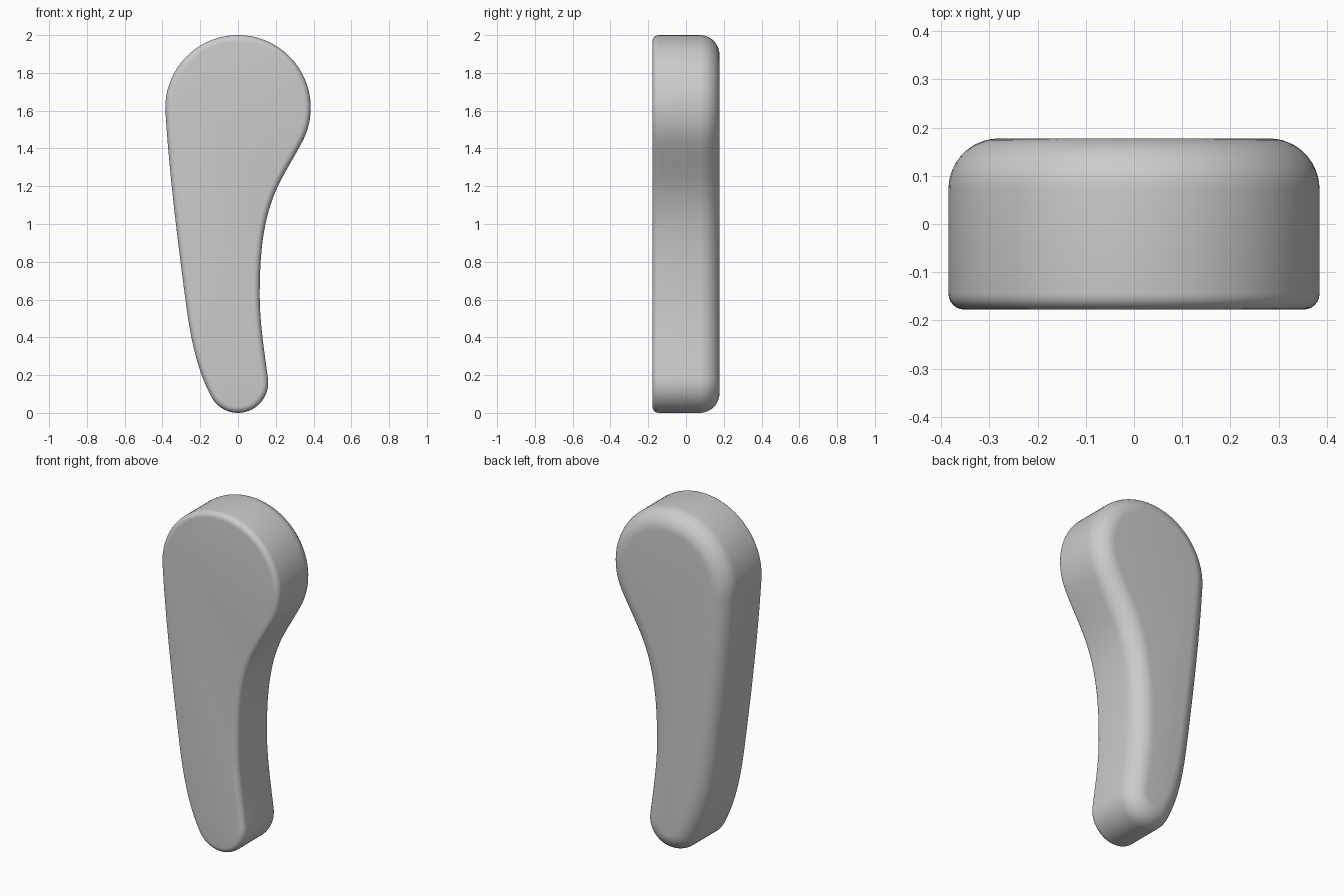
import bpy, bmesh, math
from mathutils import Vector
from mathutils.geometry import interpolate_bezier

cube = bpy.data.objects.get("Cube")
if cube:
    bpy.data.objects.remove(cube, do_unlink=True)

# Lever outline in x and z: a big round head, a curved neck and a small round tip
HEAD, HEAD_R = Vector((0, 1.615)), 0.385
TIP, TIP_R = Vector((0, 0.16)), 0.16


def arc(center, radius, start, end, count):
    angles = [math.radians(start + (end - start) * i / count) for i in range(count + 1)]
    return [center + radius * Vector((math.cos(a), math.sin(a))) for a in angles]


def sweep(p, dir_p, q, dir_q, count=16):
    """Smooth curve between two points, without its end points."""
    reach = (q - p).length / 3
    a, b = p + dir_p.normalized() * reach, q - dir_q.normalized() * reach
    curve = interpolate_bezier(p.to_3d(), a.to_3d(), b.to_3d(), q.to_3d(), count)
    return [v.to_2d() for v in curve[1:-1]]


def tangent(points, at_end):
    return points[-1] - points[-2] if at_end else points[1] - points[0]


head = arc(HEAD, HEAD_R, -30, 186, 48)
tip = arc(TIP, TIP_R, 205, 370, 32)
left_mid, left_dir = Vector((-0.285, 0.65)), Vector((0.13, -1))
low_mid, low_dir = Vector((0.115, 0.62)), Vector((0, 1))
neck, neck_dir = Vector((0.2, 1.175)), Vector((0.4, 0.92))

outline = head
outline = outline + sweep(head[-1], tangent(head, True), left_mid, left_dir) + [left_mid]
outline += sweep(left_mid, left_dir, tip[0], tangent(tip, False)) + tip
outline += sweep(tip[-1], tangent(tip, True), low_mid, low_dir) + [low_mid]
outline += sweep(low_mid, low_dir, neck, neck_dir) + [neck]
outline += sweep(neck, neck_dir, head[0], tangent(head, False))

# Inward normals (the outline runs counter-clockwise)
normals = []
for i in range(len(outline)):
    t = (outline[(i + 1) % len(outline)] - outline[i - 1]).normalized()
    normals.append(Vector((-t.y, t.x)))

# Edge section as inset and depth: small round at the front, large round at the back
HALF, FRONT_R, BACK_R = 0.1775, 0.033, 0.105


def rounding(radius, side, steps):
    angles = [math.pi / 2 * i / steps for i in range(steps + 1)]
    return [(radius * (1 - math.sin(a)), side * (HALF - radius * (1 - math.cos(a)))) for a in angles]


section = rounding(FRONT_R, -1, 6) + rounding(BACK_R, 1, 12)[::-1]

# Lever body: one ring for each section point, closed by flat caps
bm = bmesh.new()
rings = []
for inset, depth in section:
    ring = []
    for p, n in zip(outline, normals):
        q = p + n * inset
        ring.append(bm.verts.new((q.x, depth, q.y)))
    rings.append(ring)
for a, b in zip(rings, rings[1:]):
    for i in range(len(a)):
        j = (i + 1) % len(a)
        bm.faces.new((a[i], a[j], b[j], b[i]))
bm.faces.new(rings[0])
bm.faces.new(rings[-1])
bmesh.ops.recalc_face_normals(bm, faces=bm.faces)
mesh = bpy.data.meshes.new("lever_body")
bm.to_mesh(mesh)
bm.free()

lever = bpy.data.objects.new("lever_body", mesh)
bpy.context.collection.objects.link(lever)

# Plain grey
GREY = (0.6, 0.6, 0.6, 1)
mat = bpy.data.materials.new("plain_grey")
mat.use_nodes = True
mat.diffuse_color = GREY
mat.node_tree.nodes["Principled BSDF"].inputs["Base Color"].default_value = GREY
mesh.materials.append(mat)

bpy.context.view_layer.objects.active = lever
lever.select_set(True)
bpy.ops.object.shade_smooth_by_angle(angle=math.radians(35))
